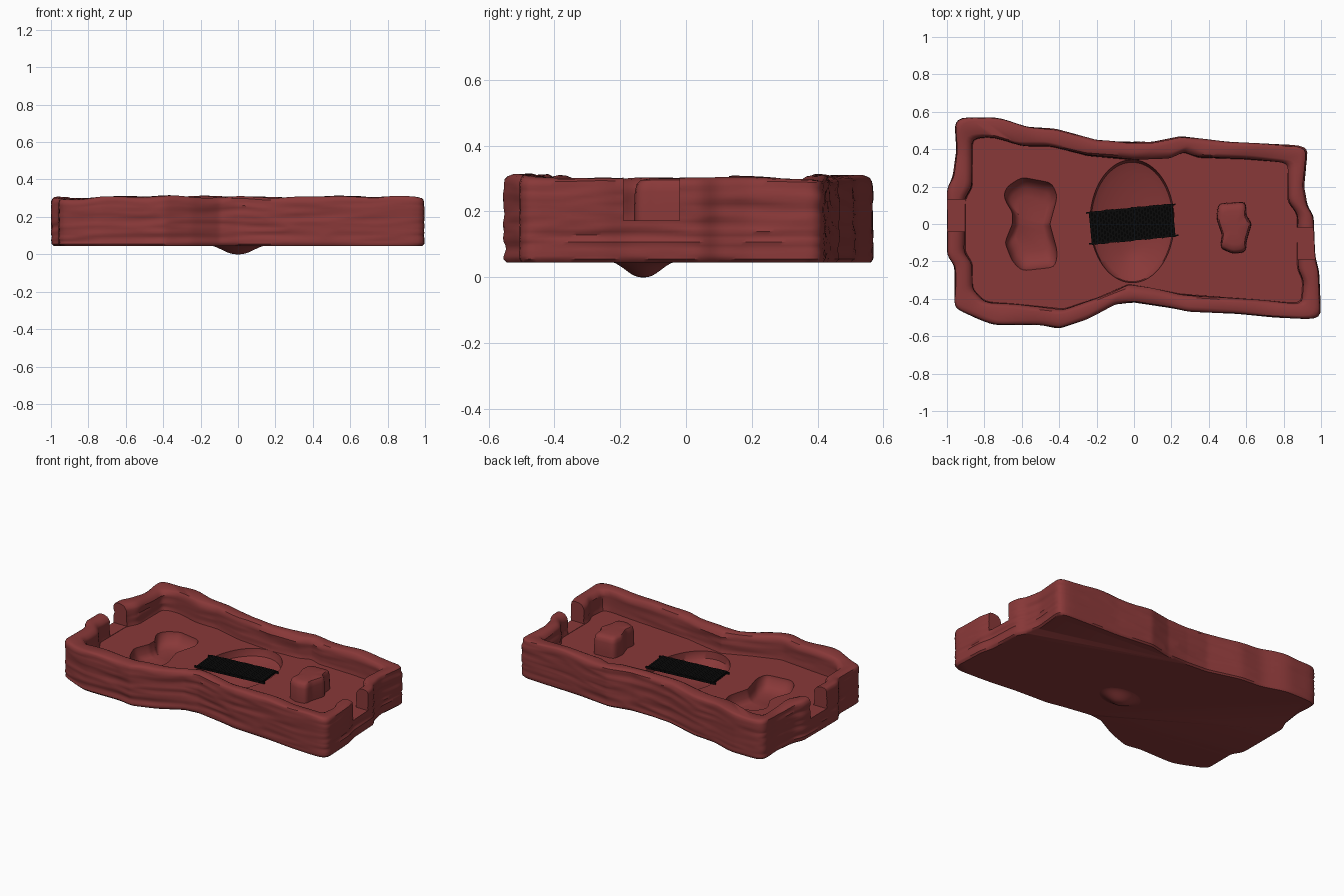
import bpy, bmesh, math, random
from mathutils import Vector, noise

if "Cube" in bpy.data.objects:
    bpy.data.objects.remove(bpy.data.objects["Cube"])
random.seed(4)


def material(name, rgb):
    m = bpy.data.materials.new(name)
    m.use_nodes = True
    m.diffuse_color = (*rgb, 1)
    m.node_tree.nodes["Principled BSDF"].inputs["Base Color"].default_value = (*rgb, 1)
    return m


red = material("red rock", (0.25, 0.04, 0.04))
black = material("black planks", (0.003, 0.003, 0.003))


def finish(name, bm, mat, angle=40):
    bmesh.ops.recalc_face_normals(bm, faces=bm.faces)
    mesh = bpy.data.meshes.new(name)
    bm.to_mesh(mesh)
    bm.free()
    mesh.materials.append(mat)
    ob = bpy.data.objects.new(name, mesh)
    bpy.context.collection.objects.link(ob)
    smooth(ob, angle)
    return ob


def smooth(ob, angle=40):
    bpy.ops.object.select_all(action="DESELECT")
    ob.select_set(True)
    bpy.context.view_layer.objects.active = ob
    bpy.ops.object.shade_smooth_by_angle(angle=math.radians(angle))


def loft(name, rings, mat):
    """Skin closed rings of equal length and cap both ends."""
    bm = bmesh.new()
    loops = [[bm.verts.new(p) for p in ring] for ring in rings]
    n = len(loops[0])
    for a, b in zip(loops, loops[1:]):
        for i in range(n):
            j = (i + 1) % n
            bm.faces.new((a[i], a[j], b[j], b[i]))
    bm.faces.new(loops[0])
    bm.faces.new(loops[-1])
    return finish(name, bm, mat)


def polar(points, n, centre=(0, 0), passes=2):
    """Radii of an outline (in hundredths) at n even angles, softened."""
    pts = [Vector((x / 100, y / 100)) - Vector(centre) for x, y in points]
    radii = []
    for k in range(n):
        t = math.tau * (k + 0.37) / n
        d = Vector((math.cos(t), math.sin(t)))
        best = 0
        for a, b in zip(pts, pts[1:] + pts[:1]):
            e = b - a
            den = d.cross(e)
            if abs(den) > 1e-9:
                r, s = a.cross(e) / den, a.cross(d) / den
                if r > 0 and -1e-6 <= s <= 1 + 1e-6:
                    best = max(best, r)
        radii.append(best)
    for _ in range(passes):
        radii = [(radii[i - 1] + 2 * radii[i] + radii[(i + 1) % n]) / 4 for i in range(n)]
    return radii


def ring(radii, z, inset=0, centre=(0, 0), scale=1):
    n = len(radii)
    out = []
    for k, r in enumerate(radii):
        t = math.tau * (k + 0.37) / n
        r = r * scale - inset
        out.append(Vector((centre[0] + r * math.cos(t), centre[1] + r * math.sin(t), z)))
    return out


def weather(points, amount):
    """Layered horizontal streaks on the sides and an uneven rim."""
    for p in points:
        streak = abs(noise.noise(Vector((p.x * 3, p.y * 3, p.z * 28))))
        lift = noise.noise(Vector((p.x * 4, p.y * 4, 5.0)))
        p.xy -= p.xy.normalized() * streak * amount
        p.z += max(0, p.z - 0.17) / 0.13 * (0.005 + 0.018 * lift)
    return points


# Rock tray: outer side, rounded rim, inner side and floor
outer = [(-96, 54), (-93, 57), (-72, 57), (-58, 52), (-42, 51), (-20, 45), (-5, 44),
         (10, 44), (25, 47), (50, 44), (90, 42), (93, 40), (91, 20), (93, 9), (96, 5),
         (97, -18), (99, -25), (100, -48), (98, -51), (75, -50), (55, -48), (30, -47),
         (20, -45), (0, -42), (-10, -43), (-25, -51), (-40, -56), (-50, -54), (-75, -54),
         (-83, -51), (-96, -45), (-96, -22), (-100, -17), (-100, 19), (-97, 25), (-95, 40)]
inner = [(-87, 46), (-75, 47), (-62, 42), (-45, 42), (-25, 37), (0, 35), (20, 36),
         (27, 39), (35, 36), (60, 35), (83, 33), (83, 12), (88, 5), (88, -25), (91, -30),
         (90, -43), (70, -41), (25, -38), (10, -35), (-3, -33), (-20, -40), (-38, -46),
         (-65, -43), (-80, -42), (-87, -35), (-87, -21), (-91, -15), (-91, 13), (-87, 20)]
N = 360
r_out, r_in = polar(outer, N), polar(inner, N)
rings = [ring(r_out, 0.045, 0.015), ring(r_out, 0.055, 0.003)]
rings += [weather(ring(r_out, 0.065 + 0.0105 * i), 0.014) for i in range(21)]
rings += [weather(ring(r_out, z, i), 0.01) for z, i in ((0.29, 0.006), (0.297, 0.015), (0.301, 0.035))]
rings += [weather(ring(r_in, z, i), 0.01) for z, i in ((0.3, -0.035), (0.294, -0.016), (0.28, -0.005))]
rings += [weather(ring(r_in, 0.27 - 0.012 * i), 0.012) for i in range(8)]
rings.append(ring(r_in, 0.17, 0.008))
tray = loft("rock_tray", rings, red)


def cut(tool):
    mod = tray.modifiers.new("cut", "BOOLEAN")
    mod.operation, mod.solver, mod.object = "DIFFERENCE", "EXACT", tool
    bpy.ops.object.select_all(action="DESELECT")
    tray.select_set(True)
    bpy.context.view_layer.objects.active = tray
    bpy.ops.object.modifier_apply(modifier=mod.name)
    bpy.data.objects.remove(tool)


def box(bm, centre, size, turn=0):
    made = bmesh.ops.create_cube(bm, size=1)["verts"]
    c, s = math.cos(turn), math.sin(turn)
    for v in made:
        x, y, z = (v.co[i] * size[i] + centre[i] for i in range(3))
        v.co = (x * c - y * s, x * s + y * c, z)


# Gateways through both end walls
for x, y in ((-1, 0.045), (1, -0.105)):
    bm = bmesh.new()
    box(bm, (x, y, 0.272), (0.4, 0.17, 0.2))
    cut(finish("gateway_cutter", bm, red))

# Central oval chasm, deepest toward the front
oval = [(22.5 * math.cos(math.tau * k / 64), 33 * math.sin(math.tau * k / 64)) for k in range(64)]
r_oval = polar(oval, 96)
steps = ((1, 0.3), (1, 0.165), (0.97, 0.125), (0.85, 0.105), (0.6, 0.085), (0.35, 0.062), (0.12, 0.05))
cut(loft("chasm_cutter",
         [ring(r_oval, z, centre=(-0.01, 0.015 - 0.14 * (1 - s)), scale=s) for s, z in steps], red))

# Hollow on the right-hand half
hollow = [(-68, 20), (-60, 25), (-44, 22), (-41, 15), (-45, 0), (-41, -15), (-42, -23),
          (-60, -25), (-65, -20), (-69, -10), (-65, 0), (-65, 7), (-70, 14)]
mid = (-0.55, 0)
r_hollow = polar(hollow, 96, mid)
steps = ((1, 0.3), (1, 0.168), (0.97, 0.15), (0.9, 0.12), (0.78, 0.1), (0.6, 0.09))
cut(loft("hollow_cutter", [ring(r_hollow, z, centre=mid, scale=s) for s, z in steps], red))
smooth(tray)

# Standing boulder on the left-hand half
stone = [(45, 11), (60, 12), (60, 5), (63, 0), (60, -10), (60, -15), (53, -16),
         (46, -13), (47, -6), (44, 3)]
mid = (0.535, -0.02)
r_stone = polar(stone, 72, mid)
steps = ((1, 0.16), (1, 0.2), (0.98, 0.26), (0.94, 0.283), (0.85, 0.295), (0.65, 0.3), (0.3, 0.302))
loft("boulder", [ring(r_stone, z, centre=mid, scale=s) for s, z in steps], red)

# Bulge under the chasm
bulge = [ring([0.01 + 0.15 * k / 10] * 48, 0.047 * (1 - math.cos(math.pi * k / 10)) / 2,
              centre=(0, -0.13)) for k in range(11)]
for loop in bulge:
    for p in loop:
        p.y = -0.13 + (p.y + 0.13) * 0.65
loft("underside_bulge", bulge, red)

# Plank bridge with a rail along each edge
bm = bmesh.new()
turn = math.radians(5.5)
planks = 30
pitch = 0.45 / planks
for k in range(planks):
    x = -0.01 + (k + 0.5 - planks / 2) * pitch
    box(bm, (x, random.uniform(-0.002, 0.002), 0.18), (pitch * 0.9, 0.178, 0.012), turn)
for side in (-1, 1):
    box(bm, (-0.01, side * 0.083, 0.176), (0.48, 0.008, 0.014), turn)
box(bm, (-0.01, 0, 0.174), (0.45, 0.16, 0.006), turn)
finish("plank_bridge", bm, black, 20)
